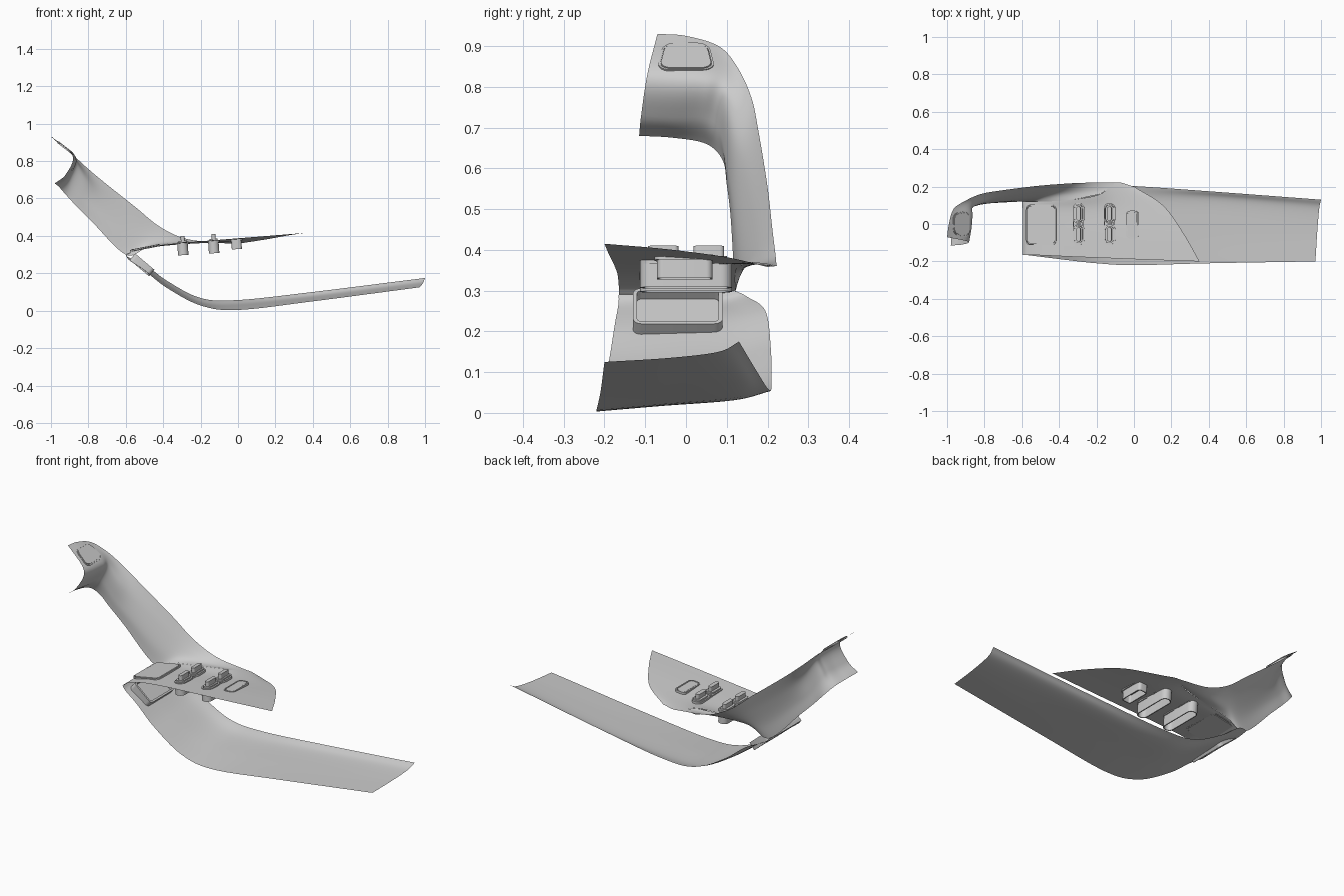
import bpy, bmesh, math
from mathutils import Vector, Matrix


def finish(name, bm):
    bmesh.ops.recalc_face_normals(bm, faces=bm.faces)
    me = bpy.data.meshes.new(name)
    bm.to_mesh(me)
    bm.free()
    ob = bpy.data.objects.new(name, me)
    bpy.context.collection.objects.link(ob)
    bpy.ops.object.select_all(action='DESELECT')
    ob.select_set(True)
    bpy.context.view_layer.objects.active = ob
    bpy.ops.object.shade_smooth_by_angle(angle=math.radians(40))
    return ob


def spline(pts, steps):
    """Catmull-Rom curve through the points."""
    p = [2 * pts[0] - pts[1]] + pts + [2 * pts[-1] - pts[-2]]
    out = []
    for i in range(1, len(p) - 2):
        a, b, c, d = p[i - 1:i + 3]
        for s in range(steps):
            t = s / steps
            out.append(0.5 * (2 * b + (c - a) * t + (2 * a - 5 * b + 4 * c - d) * t * t
                              + (3 * b - a - 3 * c + d) * t ** 3))
    return out + [pts[-1]]


def loft(name, rows, steps=8):
    """Smooth sheet through a small grid of control points."""
    cross = [spline([Vector(p) for p in r], steps) for r in rows]
    cols = [spline(list(c), steps) for c in zip(*cross)]
    bm = bmesh.new()
    g = [[bm.verts.new(p) for p in c] for c in cols]
    for a, b in zip(g, g[1:]):
        for j in range(len(a) - 1):
            bm.faces.new((a[j], a[j + 1], b[j + 1], b[j]))
    return finish(name, bm)


def outline(sx, sy, r, taper=0):
    pts = []
    for k, (cx, cy) in enumerate(((1, 1), (-1, 1), (-1, -1), (1, -1))):
        for i in range(7):
            a = math.pi / 2 * (k + i / 6)
            x = cx * (sx / 2 - r) + r * math.cos(a)
            y = cy * (sy / 2 - r) + r * math.sin(a)
            pts.append((x, y * (1 + taper * x / sx)))
    return pts


def rounded(name, sx, sy, r, h, loc, tilt=0, wall=0, taper=0):
    """Rounded block centred on loc; with a wall thickness it is an open ring."""
    bm = bmesh.new()
    loop = lambda pts, z: [bm.verts.new((x, y, z)) for x, y in pts]
    o = outline(sx, sy, r, taper)
    n = len(o)
    loops = [loop(o, -h / 2), loop(o, h / 2)]
    if wall:
        i = outline(sx - 2 * wall, sy - 2 * wall, max(r - wall, .002), taper)
        loops += [loop(i, h / 2), loop(i, -h / 2)]
        loops.append(loops[0])
    else:
        bm.faces.new(loops[0])
        bm.faces.new(loops[1])
    for a, b in zip(loops, loops[1:]):
        for k in range(n):
            bm.faces.new((a[k], a[(k + 1) % n], b[(k + 1) % n], b[k]))
    bm.transform(Matrix.Translation(loc) @ Matrix.Rotation(tilt, 4, 'Y'))
    return finish(name, bm)


# Lower trim panel, sweeping left and curling up to the nose
loft("lower_panel", [
    [(.97, -.2, .125), (.98, -.04, .135), (.99, .08, .15), (1, .13, .175)],
    [(.4, -.21, .05), (.4, -.05, .06), (.4, .12, .075), (.4, .175, .10)],
    [(0, -.22, .004), (0, -.05, .02), (0, .12, .035), (0, .203, .057)],
    [(-.2, -.21, .028), (-.2, -.05, .034), (-.2, .12, .045), (-.2, .21, .068)],
    [(-.38, -.19, .122), (-.38, -.05, .13), (-.38, .12, .14), (-.38, .208, .16)],
    [(-.5, -.175, .215), (-.5, -.05, .22), (-.5, .1, .228), (-.5, .195, .25)],
    [(-.575, -.166, .265), (-.575, -.05, .268), (-.58, .08, .27), (-.585, .15, .285)],
    [(-.597, -.165, .29), (-.597, -.05, .29), (-.597, .07, .292), (-.6, .12, .30)],
])

# Upper switch panel, running back to the right from the nose
loft("switch_panel", [
    [(-.597, -.165, .29), (-.597, -.05, .29), (-.597, .07, .292), (-.6, .12, .30)],
    [(-.57, -.165, .312), (-.57, -.05, .312), (-.57, .07, .312), (-.57, .12, .312)],
    [(-.48, -.168, .34), (-.48, -.05, .338), (-.48, .07, .336), (-.48, .12, .34)],
    [(-.33, -.175, .36), (-.33, -.05, .357), (-.33, .07, .353), (-.33, .13, .36)],
    [(-.15, -.182, .375), (-.15, -.05, .37), (-.16, .08, .363), (-.18, .16, .37)],
    [(.05, -.19, .391), (.03, -.04, .383), (-.02, .1, .37), (-.1, .222, .362)],
    [(.35, -.2, .415), (.265, -.05, .402), (.155, .1, .382), (0, .2, .358)],
])

# Pull handle rising from the panel's back edge and turning forward at the top
loft("pull_handle", [
    [(-.1, .222, .362), (-.12, .2, .365), (-.15, .18, .367), (-.18, .16, .37)],
    [(-.28, .22, .385), (-.29, .195, .373), (-.31, .165, .363), (-.33, .13, .36)],
    [(-.42, .212, .45), (-.43, .185, .405), (-.45, .155, .365), (-.48, .12, .34)],
    [(-.55, .2, .555), (-.56, .165, .47), (-.575, .135, .38), (-.6, .12, .30)],
    [(-.72, .178, .69), (-.73, .14, .61), (-.75, .115, .53), (-.78, .11, .475)],
    [(-.82, .16, .775), (-.81, .115, .70), (-.835, .10, .615), (-.865, .10, .56)],
    [(-.90, .125, .85), (-.862, .092, .79), (-.89, .08, .70), (-.92, .09, .62)],
    [(-.965, .08, .90), (-.866, .05, .818), (-.90, .04, .725), (-.955, .05, .66)],
    [(-.99, .0, .925), (-.872, -.02, .825), (-.91, -.03, .725), (-.972, -.03, .675)],
    [(-1, -.07, .93), (-.885, -.095, .83), (-.92, -.11, .73), (-.98, -.115, .68)],
])

# Inset cover at the top of the handle
rounded("handle_cover", .095, .115, .025, .012, (-.925, 0, .872), .66, taper=.25)
rounded("handle_cover_rim", .108, .128, .03, .008, (-.925, 0, .872), .66, wall=.005, taper=.25)

# Two columns of rocker switches in open housings
for n, (x, z) in enumerate(((-.295, .359), (-.13, .369))):
    rounded(f"switch_housing_{n}", .056, .225, .027, .07, (x, 0, z - .027), -.07, wall=.005)
    for s in (-1, 1):
        y = s * .056
        rounded(f"switch_rim_{n}_{s}", .062, .108, .03, .012, (x, y, z + .002), -.07, wall=.007)
        rounded(f"rocker_base_{n}_{s}", .044, .09, .02, .03, (x, y, z), -.07)
        rounded(f"rocker_fin_{n}_{s}", .022, .075, .01, .045, (x, y, z + .018), -.07)

# Single flat switch
rounded("flat_switch_rim", .066, .148, .02, .012, (-.008, -.003, .38), -.08, wall=.006)
rounded("flat_switch_housing", .054, .136, .015, .05, (-.008, -.003, .354), -.08, wall=.005)
rounded("flat_switch", .05, .132, .014, .012, (-.008, -.003, .379), -.08)

# Flush tray cover on the panel near the nose
rounded("tray_cover", .15, .2, .02, .012, (-.495, -.005, .336), -.19)
rounded("tray_rim", .165, .217, .025, .008, (-.497, -.005, .336), -.19, wall=.006)

# Framed pocket inside the nose
rounded("pocket_frame", .135, .22, .02, .045, (-.513, -.02, .245), .70, wall=.01)
rounded("pocket_floor", .12, .205, .012, .008, (-.518, -.02, .239), .70)
